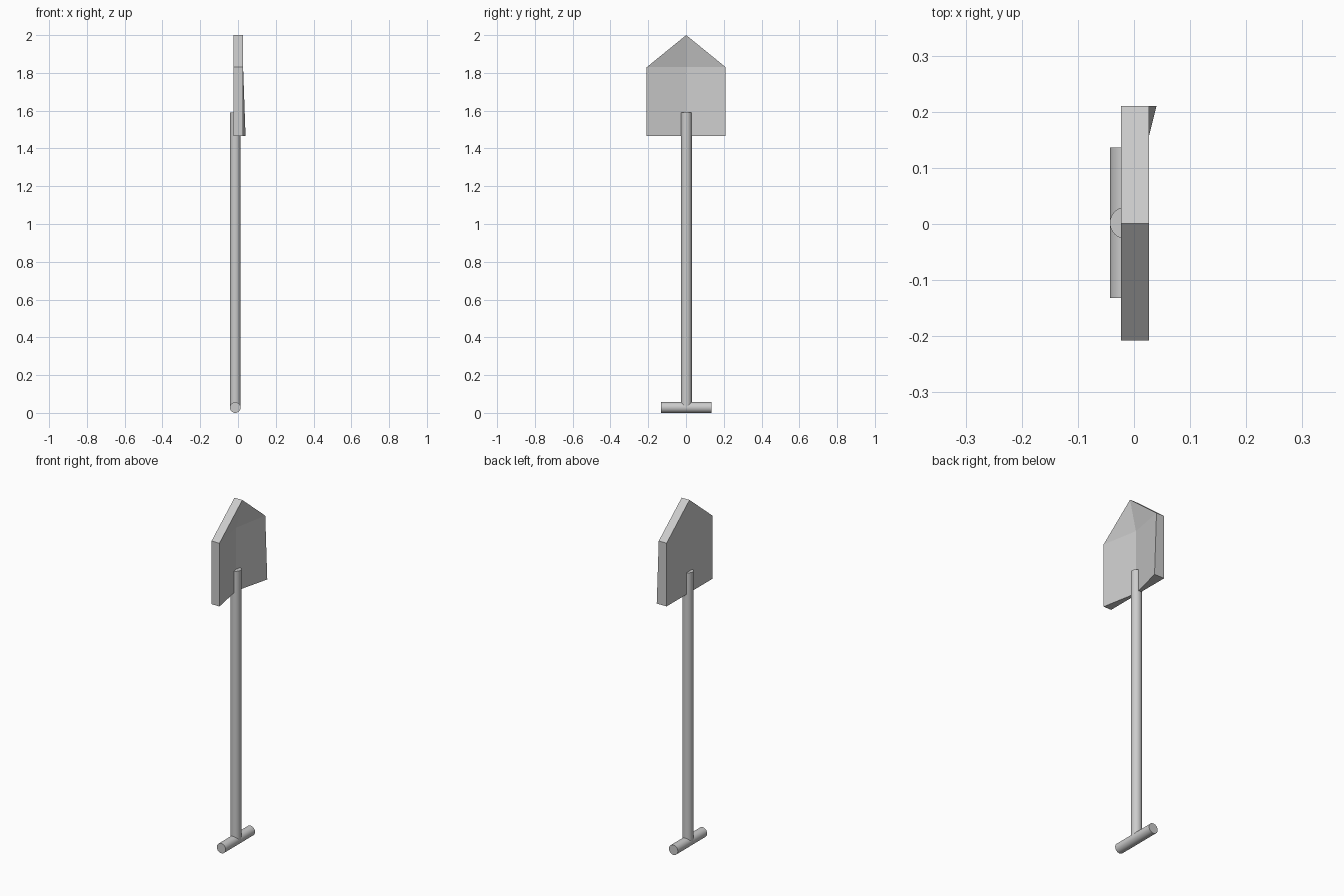
import bpy, bmesh, math

if "Cube" in bpy.data.objects:
    bpy.data.objects.remove(bpy.data.objects["Cube"])

AX, AY, R = -0.0145, 0.002, 0.0285   # shaft axis and tube radius


def tube(name, length, loc, rot=(0, 0, 0)):
    bpy.ops.mesh.primitive_cylinder_add(vertices=32, radius=R, depth=length,
                                        location=loc, rotation=rot)
    ob = bpy.context.object
    ob.name = name
    bpy.ops.object.shade_smooth_by_angle(angle=math.radians(35))
    return ob


# long shaft, and the cross grip at the bottom
tube("shaft", 1.56, (AX, AY, 0.03 + 0.78))
tube("grip", 0.268, (AX, AY, R), (math.pi / 2, 0, 0))

# blade: flat back, front scooped inward along the centre line
W, LOW, SHOULDER, TIP = 0.209, 1.465, 1.83, 2.0
BACK, FRONT, SCOOP = -0.023, 0.027, -0.012
outline = [(-W, LOW), (0, LOW), (W, LOW), (W, SHOULDER), (0, TIP), (-W, SHOULDER)]
front_x = [FRONT, SCOOP, 0.04, FRONT, FRONT, FRONT]   # one lower corner flares out

bm = bmesh.new()
back = [bm.verts.new((BACK, y + 0.001, z)) for y, z in outline]
front = [bm.verts.new((x, y + 0.001, z)) for x, (y, z) in zip(front_x, outline)]
centre = bm.verts.new((SCOOP, 0.001, SHOULDER))
bm.faces.new(back[::-1])
for i in range(6):
    j = (i + 1) % 6
    bm.faces.new((back[i], back[j], front[j], front[i]))
# scooped front: two lower panels and two upper triangles
bm.faces.new((front[0], front[1], centre, front[5]))
bm.faces.new((front[1], front[2], front[3], centre))
bm.faces.new((centre, front[3], front[4]))
bm.faces.new((centre, front[4], front[5]))
bmesh.ops.recalc_face_normals(bm, faces=bm.faces)
mesh = bpy.data.meshes.new("blade")
bm.to_mesh(mesh)
bm.free()
bpy.context.collection.objects.link(bpy.data.objects.new("blade", mesh))
